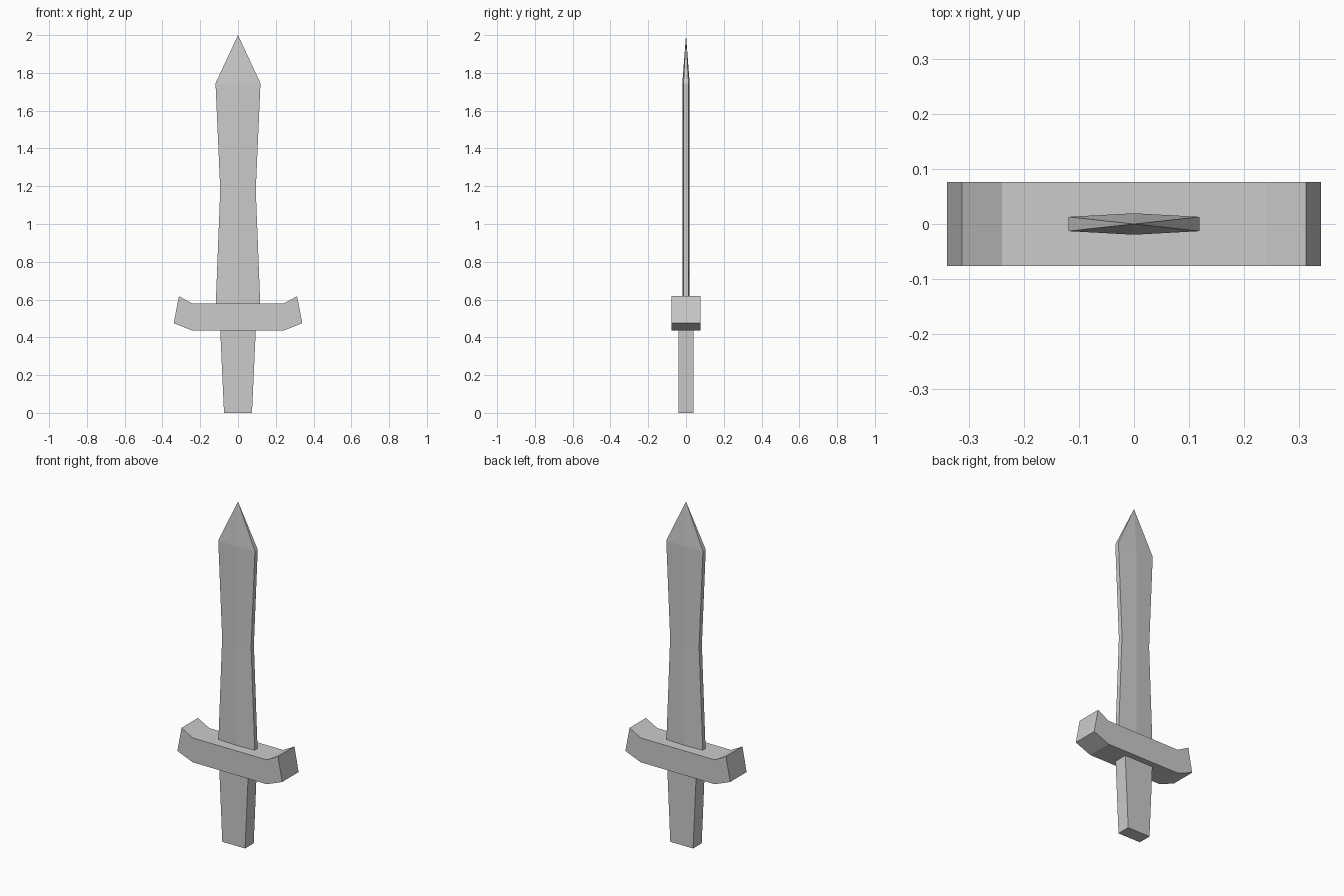
import bpy, bmesh

if "Cube" in bpy.data.objects:
    bpy.data.objects.remove(bpy.data.objects["Cube"])


def finish(name, bm):
    bmesh.ops.recalc_face_normals(bm, faces=bm.faces)
    mesh = bpy.data.meshes.new(name)
    bm.to_mesh(mesh)
    bm.free()
    obj = bpy.data.objects.new(name, mesh)
    bpy.context.collection.objects.link(obj)
    return obj


def mirrored_slab(name, half, y0, y1):
    """Extrude a front outline, given by its right half, from y0 to y1."""
    outline = half + [(-x, z) for x, z in reversed(half)]
    bm = bmesh.new()
    face = bm.faces.new([bm.verts.new((x, y0, z)) for x, z in outline])
    new = bmesh.ops.extrude_face_region(bm, geom=[face])["geom"]
    verts = [v for v in new if isinstance(v, bmesh.types.BMVert)]
    bmesh.ops.translate(bm, verts=verts, vec=(0, y1 - y0, 0))
    return finish(name, bm)


def blade(name, sections, edge, ridge, tip_z):
    """Loft six-sided sections (half width, z) and close them to a point."""
    bm = bmesh.new()
    rings = []
    for w, z in sections:
        ring = [(-w, -edge), (0, -ridge), (w, -edge),
                (w, edge), (0, ridge), (-w, edge)]
        rings.append([bm.verts.new((x, y, z)) for x, y in ring])
    bm.faces.new(rings[0])
    for a, b in zip(rings, rings[1:]):
        for i in range(6):
            j = (i + 1) % 6
            bm.faces.new((a[i], a[j], b[j], b[i]))
    tip = bm.verts.new((0, 0, tip_z))
    top = rings[-1]
    for i in range(6):
        bm.faces.new((top[i], top[(i + 1) % 6], tip))
    return finish(name, bm)


# Tapered handle
mirrored_slab("grip", [(0.074, 0.0), (0.094, 0.435)], -0.04, 0.04)

# Crossguard with upturned ends
mirrored_slab("crossguard",
              [(0.24, 0.435), (0.34, 0.475), (0.313, 0.618), (0.24, 0.578)],
              -0.076, 0.076)

# Waisted blade with a central ridge
blade("blade", [(0.118, 0.57), (0.094, 1.18), (0.119, 1.745)],
      0.013, 0.0195, 2.0)
